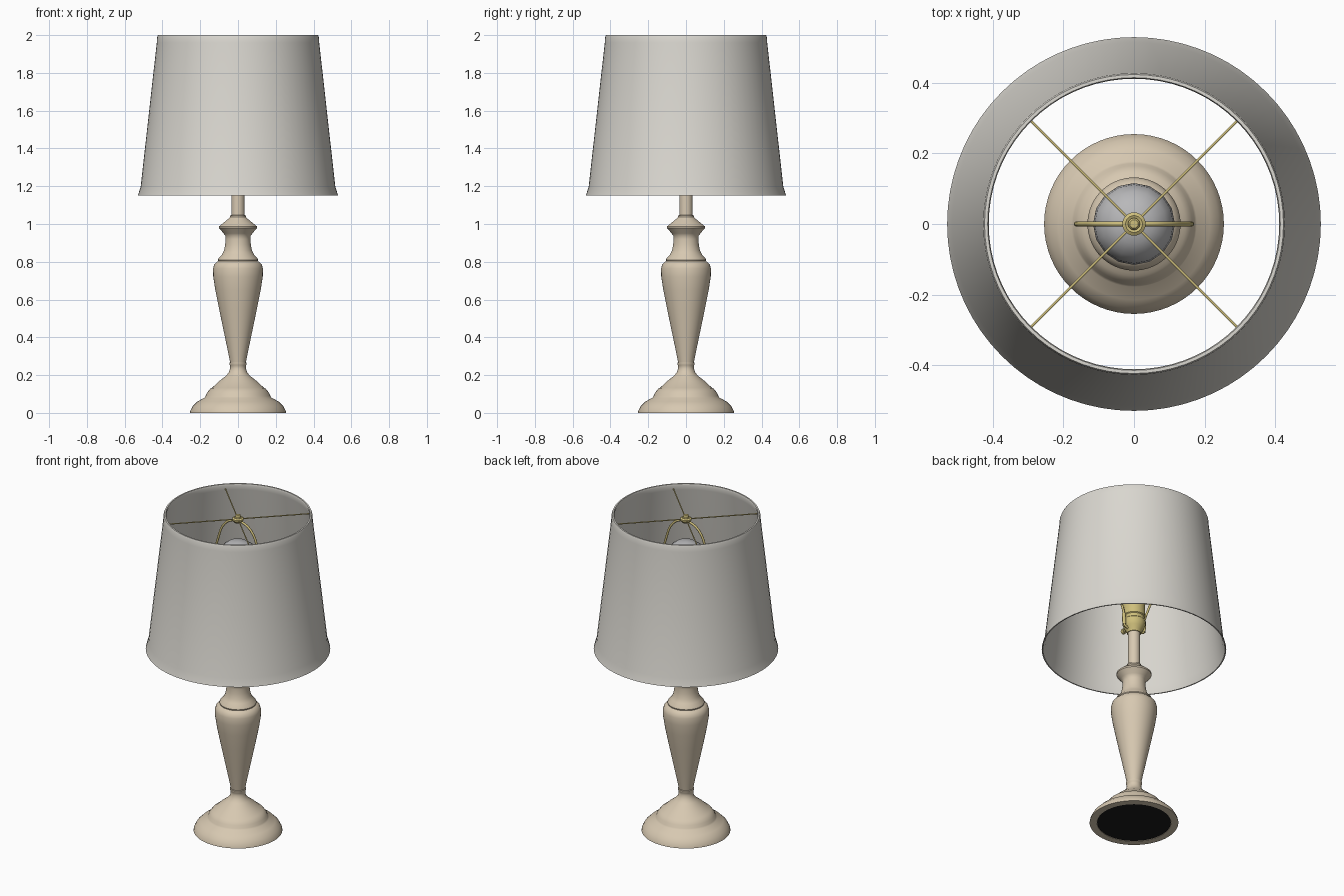
import bpy, bmesh, math
from mathutils import Vector

if "Cube" in bpy.data.objects:
    bpy.data.objects.remove(bpy.data.objects["Cube"])


def material(name, r, g, b):
    m = bpy.data.materials.new(name)
    m.use_nodes = True
    m.diffuse_color = (r, g, b, 1)
    m.node_tree.nodes["Principled BSDF"].inputs["Base Color"].default_value = (r, g, b, 1)
    return m


CREAM = material("cream_paint", 0.68, 0.58, 0.44)
FABRIC = material("shade_fabric", 0.70, 0.68, 0.63)
BRASS = material("brass", 0.62, 0.52, 0.20)
GLASS = material("bulb_glass", 0.48, 0.48, 0.49)
FELT = material("black_felt", 0.01, 0.01, 0.01)


def finish(obj, mat, angle=35):
    obj.data.materials.append(mat)
    bpy.ops.object.select_all(action='DESELECT')
    obj.select_set(True)
    bpy.context.view_layer.objects.active = obj
    bpy.ops.object.shade_smooth_by_angle(angle=math.radians(angle))
    return obj


def lathe(name, profile, mat, steps=64, closed=False, angle=35):
    """Spin (radius, height) points about the z axis."""
    bm = bmesh.new()
    verts = [bm.verts.new((r, 0, z)) for r, z in profile]
    pairs = list(zip(verts, verts[1:]))
    if closed:
        pairs.append((verts[-1], verts[0]))
    edges = [bm.edges.new(p) for p in pairs]
    bmesh.ops.spin(bm, geom=verts + edges, cent=(0, 0, 0), axis=(0, 0, 1),
                   angle=2 * math.pi, steps=steps, use_duplicate=False)
    bmesh.ops.remove_doubles(bm, verts=bm.verts, dist=0.0003)
    bmesh.ops.recalc_face_normals(bm, faces=bm.faces)
    me = bpy.data.meshes.new(name)
    bm.to_mesh(me)
    bm.free()
    obj = bpy.data.objects.new(name, me)
    bpy.context.collection.objects.link(obj)
    return finish(obj, mat, angle)


def wire(name, points, radius, mat, smooth=False):
    """Round wire through the given points."""
    cu = bpy.data.curves.new(name, 'CURVE')
    cu.dimensions = '3D'
    cu.bevel_depth = radius
    cu.bevel_resolution = 2
    cu.use_fill_caps = True
    if smooth:
        sp = cu.splines.new('BEZIER')
        sp.bezier_points.add(len(points) - 1)
        for bp, p in zip(sp.bezier_points, points):
            bp.co = p
            bp.handle_left_type = bp.handle_right_type = 'AUTO'
        sp.resolution_u = 8
    else:
        sp = cu.splines.new('POLY')
        sp.points.add(len(points) - 1)
        for pt, p in zip(sp.points, points):
            pt.co = (*p, 1)
    cu.materials.append(mat)
    obj = bpy.data.objects.new(name, cu)
    bpy.context.collection.objects.link(obj)
    return obj


# Turned foot, flaring up to the narrow waist
lathe("foot", [(0.21, 0.004), (0.213, 0), (0.255, 0), (0.253, 0.01), (0.24, 0.035),
               (0.215, 0.06), (0.178, 0.08), (0.172, 0.088), (0.165, 0.105),
               (0.147, 0.128), (0.138, 0.132), (0.10, 0.168), (0.065, 0.195),
               (0.048, 0.215), (0.042, 0.235), (0.042, 0.25), (0.046, 0.256),
               (0.046, 0.266), (0.03, 0.27)], CREAM)
lathe("felt_pad", [(0, 0.002), (0.212, 0.002), (0.212, 0.008), (0, 0.008)], FELT)

# Vase-shaped column with collar and neck
lathe("column", [(0.03, 0.264), (0.042, 0.268), (0.05, 0.31), (0.073, 0.42),
                 (0.10, 0.55), (0.12, 0.65), (0.131, 0.72), (0.132, 0.765),
                 (0.126, 0.785), (0.112, 0.80), (0.104, 0.803), (0.106, 0.81),
                 (0.102, 0.82), (0.085, 0.838), (0.074, 0.86), (0.068, 0.89),
                 (0.066, 0.92), (0.067, 0.938), (0.076, 0.95), (0.10, 0.978),
                 (0.10, 0.988), (0.085, 1.0), (0.06, 1.02), (0.046, 1.032),
                 (0.042, 1.036), (0.042, 1.044), (0.035, 1.047), (0.035, 1.27),
                 (0, 1.27)], CREAM)

# Thin tapered shade with a flared lower hem and rolled trim at the top
lathe("shade", [(0.53, 1.15), (0.515, 1.20), (0.43, 1.96), (0.428, 1.99), (0.424, 2.0),
                (0.415, 2.0), (0.412, 1.99), (0.42, 1.96), (0.508, 1.20),
                (0.523, 1.15)], FABRIC, steps=72, closed=True)

# Brass socket, switch knob and bulb
lathe("socket", [(0, 1.255), (0.04, 1.255), (0.045, 1.27), (0.058, 1.29), (0.065, 1.31),
                 (0.065, 1.335), (0.06, 1.34), (0.06, 1.36), (0.065, 1.365),
                 (0.063, 1.50), (0.055, 1.51), (0, 1.51)], BRASS, steps=32)
wire("switch_stem", [(0, -0.05, 1.31), (0, -0.085, 1.31)], 0.008, BRASS)
wire("switch_knob", [(0, -0.08, 1.31), (0, -0.10, 1.31)], 0.016, BRASS)
lathe("bulb", [(0, 1.50), (0.045, 1.50), (0.05, 1.55), (0.075, 1.60), (0.102, 1.65),
               (0.116, 1.71), (0.112, 1.755), (0.092, 1.795), (0.055, 1.822),
               (0, 1.832)], GLASS, steps=16, angle=50)

# Harp: mirrored arms around the bulb, meeting under the hub
half = [(0.045, 1.275), (0.072, 1.29), (0.076, 1.36), (0.11, 1.46), (0.155, 1.58),
        (0.163, 1.68), (0.14, 1.81), (0.09, 1.92), (0.03, 1.955)]
path = [(x, 0, z) for x, z in half] + [(-x, 0, z) for x, z in reversed(half)]
wire("harp", path, 0.007, BRASS, smooth=True)
for side, label in ((1, "left"), (-1, "right")):
    wire("harp_sleeve_" + label, [(side * 0.073, 0, 1.29), (side * 0.076, 0, 1.36)], 0.011, BRASS)

# Hub with finial, and four spokes to the shade rim
lathe("hub", [(0, 1.95), (0.022, 1.95), (0.033, 1.965), (0.033, 1.975), (0.024, 1.981),
              (0.017, 1.978), (0.017, 1.99), (0.012, 1.997), (0, 1.998)], BRASS, steps=24)
for i in range(4):
    a = math.radians(45 + 90 * i)
    d = Vector((math.cos(a), math.sin(a), 0))
    up = Vector((0, 0, 1.97))
    wire("spoke_%d" % (i + 1), [d * 0.02 + up, d * 0.415 + up], 0.0035, BRASS)
